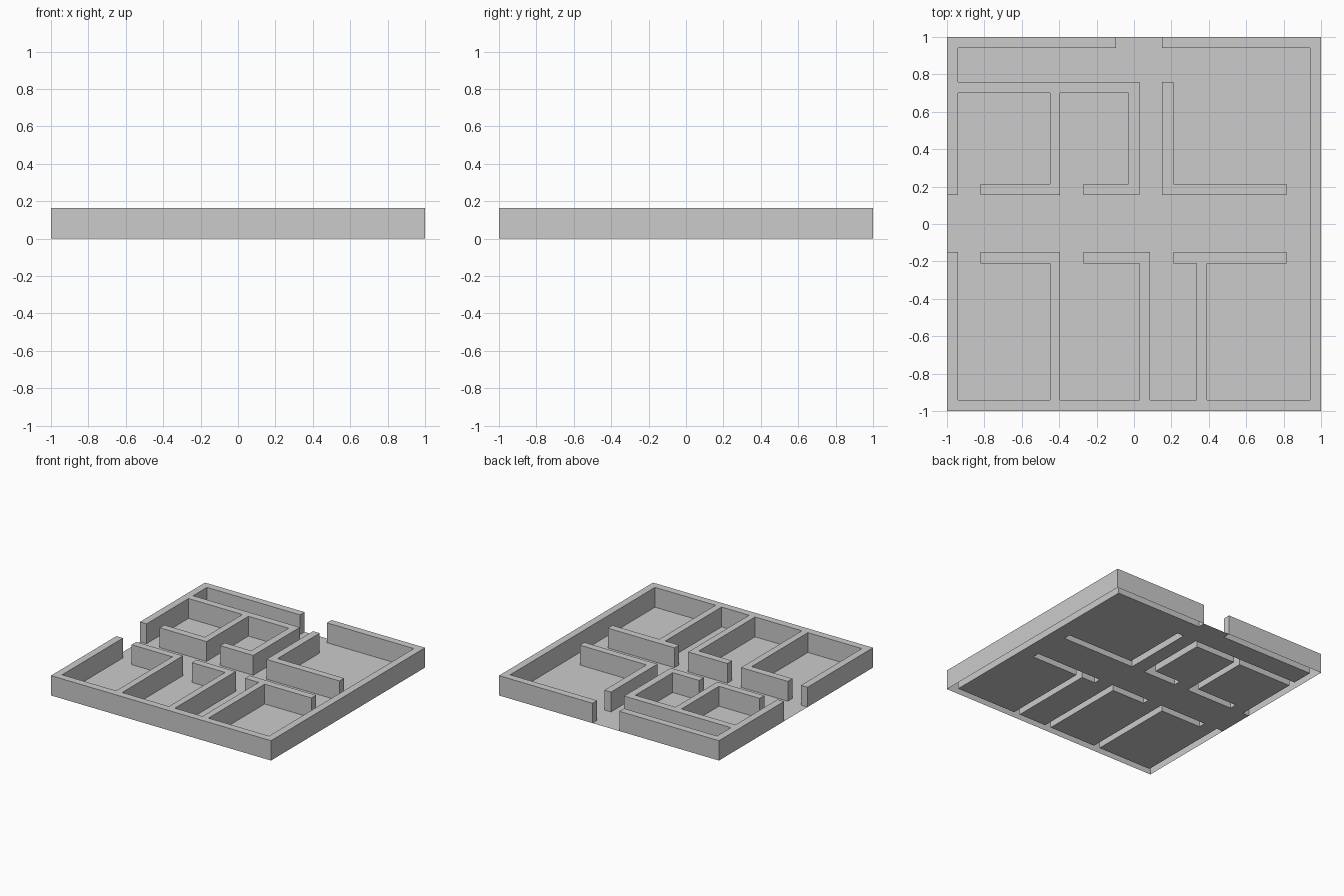
import bpy, bmesh, math

if "Cube" in bpy.data.objects:
    bpy.data.objects.remove(bpy.data.objects["Cube"])

H = 0.163

# Wall footprint as rectangles: x0, x1, y0, y1
WALLS = [
    # outer walls, with door gaps at the left and the back
    (-1, 1, -1, -.94), (.94, 1, -1, 1),
    (-1, -.94, -1, -.15), (-1, -.94, .155, 1),
    (-1, -.095, .94, 1), (.15, 1, .94, 1),
    # upper left rooms
    (-1, .03, .70, .76), (-.45, -.395, .155, .76), (-.03, .03, .155, .76),
    (-.82, -.395, .155, .215), (-.27, .03, .155, .215),
    # upper right room
    (.15, .21, .155, .76), (.15, .815, .155, .215),
    # lower rooms
    (-.82, -.395, -.21, -.15), (-.27, .085, -.21, -.15), (.21, .815, -.21, -.15),
    (-.45, -.395, -1, -.15), (.03, .085, -1, -.15), (.335, .39, -1, -.15),
]
xs = sorted({v for r in WALLS for v in r[:2]})
ys = sorted({v for r in WALLS for v in r[2:]})


def is_wall(i, j):
    if not (0 <= i < len(xs) - 1 and 0 <= j < len(ys) - 1):
        return False
    x, y = (xs[i] + xs[i + 1]) / 2, (ys[j] + ys[j + 1]) / 2
    return any(a < x < b and c < y < d for a, b, c, d in WALLS)


def finish(bm, name):
    bmesh.ops.remove_doubles(bm, verts=bm.verts, dist=1e-5)
    bmesh.ops.dissolve_limit(bm, angle_limit=math.radians(1),
                             verts=bm.verts, edges=bm.edges)
    mesh = bpy.data.meshes.new(name)
    bm.to_mesh(mesh)
    bm.free()
    bpy.context.collection.objects.link(bpy.data.objects.new(name, mesh))


def quad(bm, *pts):
    bm.faces.new([bm.verts.new(p) for p in pts])


# Floor sheet between the walls; walls are hollow shells open underneath
floor, walls = bmesh.new(), bmesh.new()
for i in range(len(xs) - 1):
    for j in range(len(ys) - 1):
        a, b, c, d = xs[i], xs[i + 1], ys[j], ys[j + 1]
        corners = [(a, c), (b, c), (b, d), (a, d)]
        if not is_wall(i, j):
            quad(floor, *[(x, y, 0) for x, y in corners])
            continue
        quad(walls, *[(x, y, H) for x, y in corners])
        # vertical sides wherever the neighbour is not wall
        for k, (di, dj) in enumerate([(0, -1), (1, 0), (0, 1), (-1, 0)]):
            if not is_wall(i + di, j + dj):
                p, q = corners[k], corners[(k + 1) % 4]
                quad(walls, (*p, 0), (*q, 0), (*q, H), (*p, H))
finish(floor, "floor")
finish(walls, "walls")
